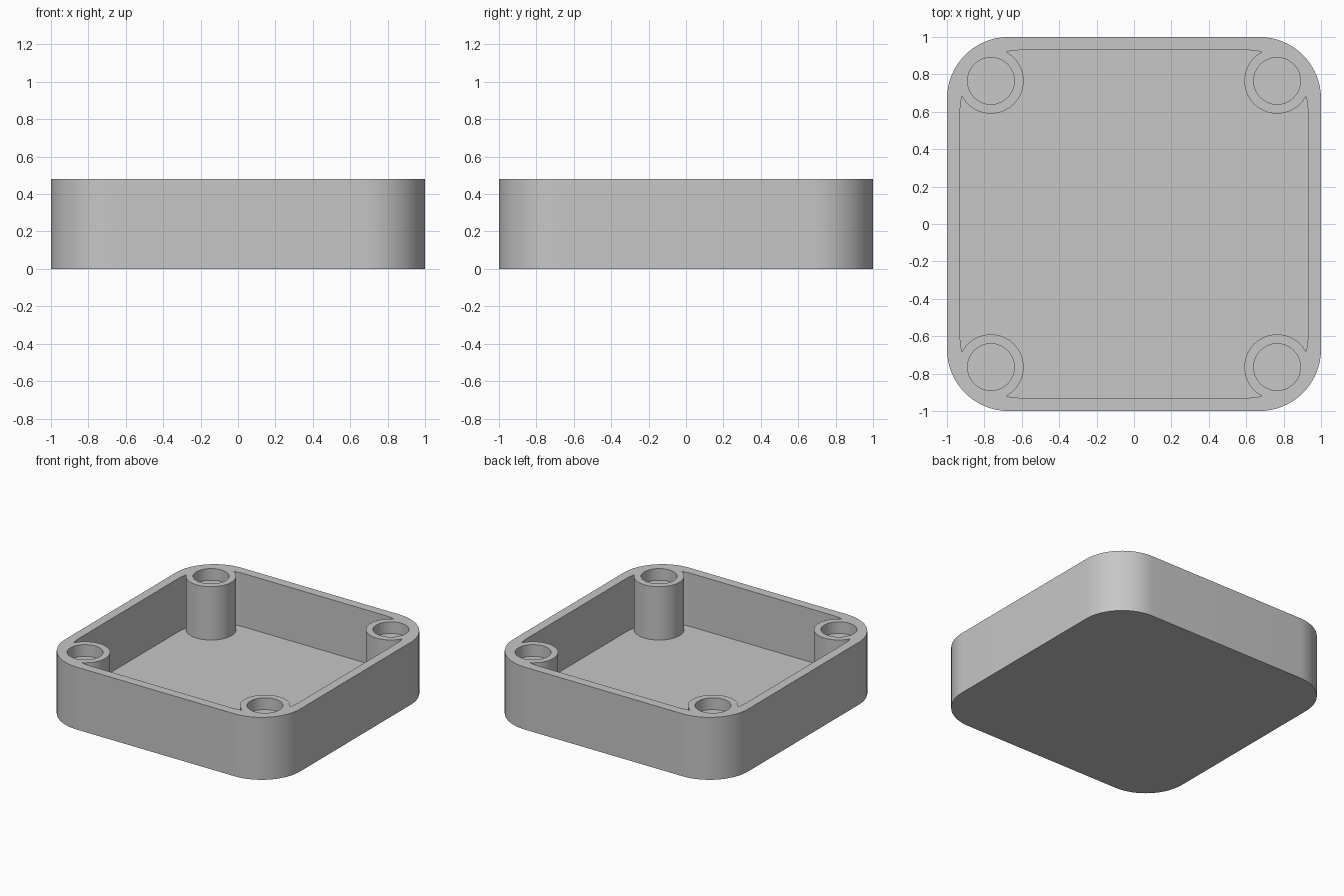
import bpy
import bmesh
from math import cos, sin, pi, radians

if "Cube" in bpy.data.objects:
    bpy.data.objects.remove(bpy.data.objects["Cube"], do_unlink=True)

HEIGHT = 0.48
WALL = 0.07
FLOOR = 0.07
CORNER = 0.33
POST_AT = 0.765
POST_R = 0.175
HOLE_R = 0.125
HOLE_DEPTH = 0.09

grey = bpy.data.materials.new("light grey plastic")
grey.use_nodes = True
colour = (0.57, 0.57, 0.57, 1)
grey.diffuse_color = colour
grey.node_tree.nodes["Principled BSDF"].inputs["Base Color"].default_value = colour


def prism(name, outline, z0, z1):
    """Extrude a closed outline from z0 up to z1."""
    bm = bmesh.new()
    base = bm.faces.new([bm.verts.new((x, y, z0)) for x, y in outline])
    top = bmesh.ops.extrude_face_region(bm, geom=[base])["geom"]
    moved = [v for v in top if isinstance(v, bmesh.types.BMVert)]
    bmesh.ops.translate(bm, verts=moved, vec=(0, 0, z1 - z0))
    bmesh.ops.recalc_face_normals(bm, faces=bm.faces)
    mesh = bpy.data.meshes.new(name)
    bm.to_mesh(mesh)
    bm.free()
    mesh.materials.append(grey)
    obj = bpy.data.objects.new(name, mesh)
    bpy.context.collection.objects.link(obj)
    return obj


def rounded_square(half, radius, steps=16):
    c = half - radius
    points = []
    for quarter, (sx, sy) in enumerate([(1, 1), (-1, 1), (-1, -1), (1, -1)]):
        for i in range(steps + 1):
            a = (quarter + i / steps) * pi / 2
            points.append((sx * c + radius * cos(a), sy * c + radius * sin(a)))
    return points


def circle(cx, cy, radius, steps=64):
    return [(cx + radius * cos(2 * pi * i / steps),
             cy + radius * sin(2 * pi * i / steps)) for i in range(steps)]


def cut(target, cutter):
    """Subtract the cutter from the target, then discard the cutter."""
    mod = target.modifiers.new("cut", 'BOOLEAN')
    mod.operation = 'DIFFERENCE'
    mod.solver = 'EXACT'
    mod.object = cutter
    bpy.context.view_layer.objects.active = target
    bpy.ops.object.modifier_apply(modifier=mod.name)
    bpy.data.objects.remove(cutter, do_unlink=True)


# Solid body and the cavity to hollow it
tray = prism("tray_with_posts", rounded_square(1, CORNER), 0, HEIGHT)
cavity = prism("cavity", rounded_square(1 - WALL, CORNER), FLOOR, HEIGHT + 0.1)
corners = [(x, y) for x in (-POST_AT, POST_AT) for y in (-POST_AT, POST_AT)]

# Corner posts stay standing where the cavity is notched
for x, y in corners:
    cut(cavity, prism("post", circle(x, y, POST_R), 0, HEIGHT + 0.2))
cut(tray, cavity)

# Blind round sockets in the post tops
for x, y in corners:
    cut(tray, prism("socket", circle(x, y, HOLE_R), HEIGHT - HOLE_DEPTH, HEIGHT + 0.1))

bpy.ops.object.select_all(action='DESELECT')
tray.select_set(True)
bpy.context.view_layer.objects.active = tray
bpy.ops.object.shade_smooth_by_angle(angle=radians(30))
